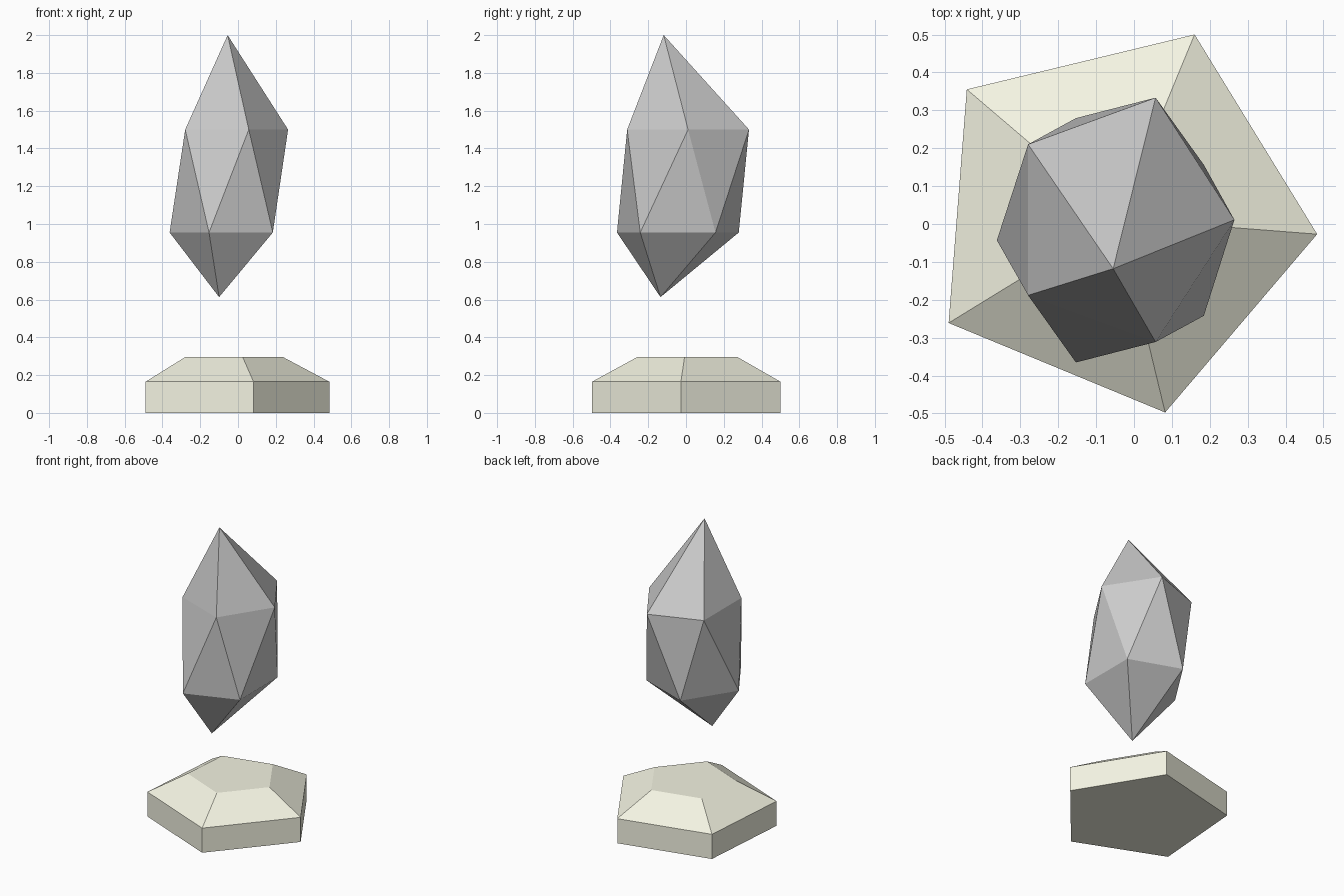
import bpy, bmesh, math

if "Cube" in bpy.data.objects:
    bpy.data.objects.remove(bpy.data.objects["Cube"])


def ring(bm, cx, cy, z, rx, ry, start):
    """Five-sided (optionally squashed) ring of vertices."""
    angles = [math.radians(start + 72 * i) for i in range(5)]
    return [bm.verts.new((cx + rx * math.cos(a), cy + ry * math.sin(a), z)) for a in angles]


def finish(bm, name):
    bmesh.ops.recalc_face_normals(bm, faces=bm.faces)
    mesh = bpy.data.meshes.new(name)
    bm.to_mesh(mesh)
    bm.free()
    obj = bpy.data.objects.new(name, mesh)
    bpy.context.collection.objects.link(obj)
    return obj


# Pedestal: regular pentagon block with a sloped upper edge
bm = bmesh.new()
levels = [ring(bm, -0.041, 0.014, z, r, r, -4.45)
          for z, r in ((0, 0.526), (0.165, 0.526), (0.295, 0.281))]
for low, high in zip(levels, levels[1:]):
    for i in range(5):
        j = (i + 1) % 5
        bm.faces.new((low[i], low[j], high[j], high[i]))
bm.faces.new(levels[0])
bm.faces.new(levels[-1])
base = finish(bm, "pedestal")
mat = bpy.data.materials.new("pale_stone")
mat.diffuse_color = (0.9, 0.9, 0.76, 1)
mat.use_nodes = True
mat.node_tree.nodes["Principled BSDF"].inputs["Base Color"].default_value = mat.diffuse_color
base.data.materials.append(mat)

# Floating crystal: stretched, leaning icosahedron
bm = bmesh.new()
upper = ring(bm, -0.036, 0.011, 1.5, 0.301, 0.339, 0)
lower = ring(bm, -0.06, -0.043, 0.955, 0.302, 0.339, 36)
tip = bm.verts.new((-0.055, -0.118, 2.0))
foot = bm.verts.new((-0.1, -0.135, 0.613))
for i in range(5):
    j = (i + 1) % 5
    bm.faces.new((upper[i], upper[j], tip))
    bm.faces.new((lower[j], lower[i], foot))
    bm.faces.new((upper[j], upper[i], lower[i]))
    bm.faces.new((lower[i], lower[j], upper[j]))
finish(bm, "crystal")
